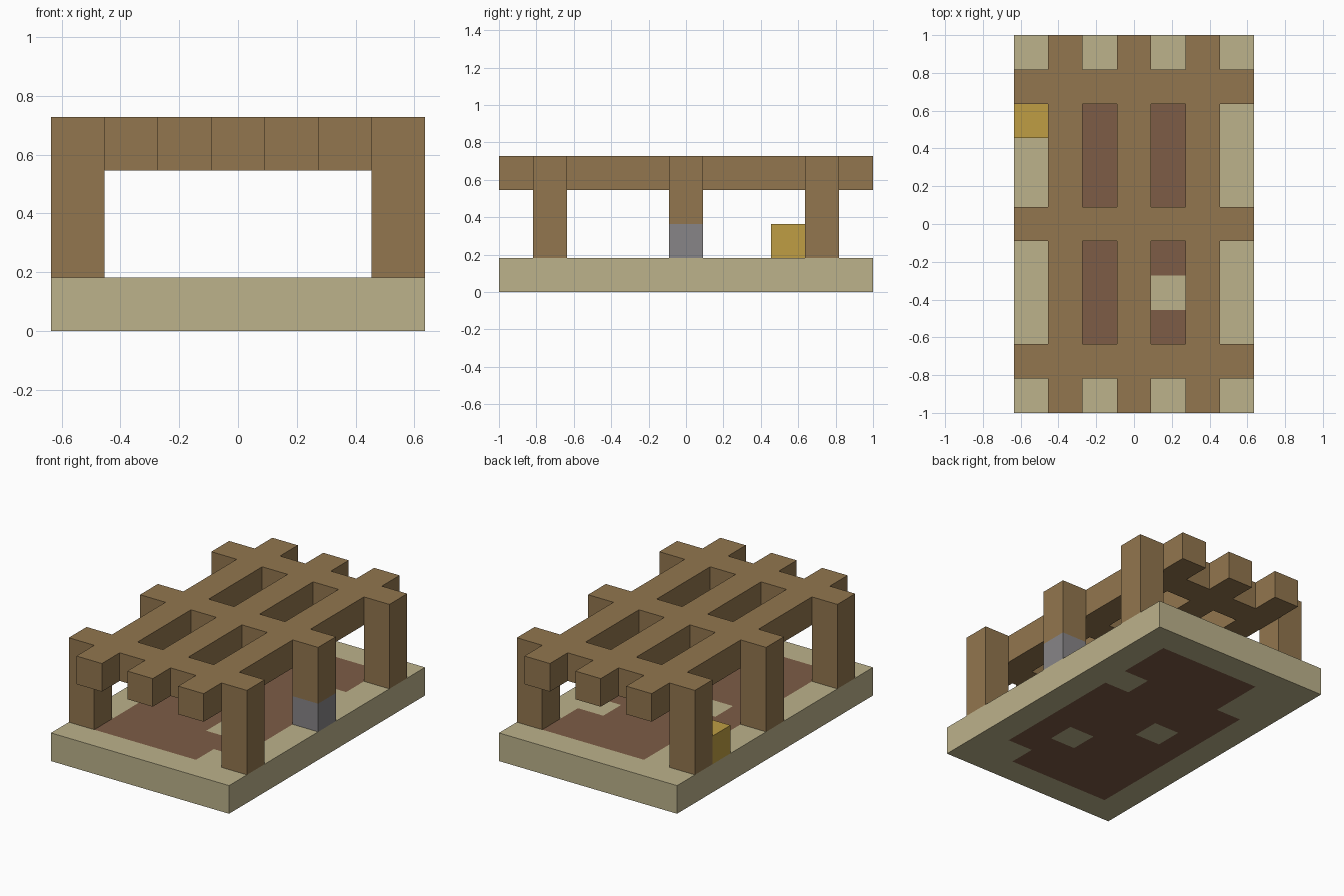
import bpy
import bmesh
from mathutils import Matrix, Vector

if "Cube" in bpy.data.objects:
    bpy.data.objects.remove(bpy.data.objects["Cube"], do_unlink=True)

COLS, ROWS = 7, 11
U = 2 / ROWS  # one block


def material(name, rgb):
    linear = [((c / 255 + 0.055) / 1.055) ** 2.4 for c in rgb] + [1]
    mat = bpy.data.materials.new(name)
    mat.use_nodes = True
    mat.diffuse_color = linear
    bsdf = next(n for n in mat.node_tree.nodes if n.type == 'BSDF_PRINCIPLED')
    bsdf.inputs["Base Color"].default_value = linear
    bsdf.inputs["Roughness"].default_value = 0.9
    return mat


wood = material("brown wood", (146, 118, 78))
sand = material("pale sand", (188, 178, 139))
soil = material("reddish soil", (125, 92, 70))
stone = material("grey stone", (135, 133, 135))
gold = material("dull gold", (191, 158, 68))


def add_object(name, bm, mats):
    mesh = bpy.data.meshes.new(name)
    bm.to_mesh(mesh)
    bm.free()
    for mat in mats:
        mesh.materials.append(mat)
    obj = bpy.data.objects.new(name, mesh)
    bpy.context.collection.objects.link(obj)
    return obj


def slab(name, top, mats, rule):
    """One-block-thick sheet of cells; rule gives a material index or None."""
    bm = bmesh.new()
    for c in range(COLS):
        for r in range(ROWS):
            index = rule(c, r)
            if index is None:
                continue
            corners = [(c, r), (c + 1, r), (c + 1, r + 1), (c, r + 1)]
            face = bm.faces.new([bm.verts.new(((x - COLS / 2) * U, (y - ROWS / 2) * U, top * U))
                                 for x, y in corners])
            face.material_index = index
    bmesh.ops.remove_doubles(bm, verts=bm.verts, dist=0.001)
    obj = add_object(name, bm, mats)
    solid = obj.modifiers.new("thickness", 'SOLIDIFY')
    solid.thickness = U
    solid.offset = -1
    return obj


def block(name, c, r, bottom, height, mat):
    """Upright box standing in one grid cell."""
    bm = bmesh.new()
    centre = Vector((c + 0.5 - COLS / 2, r + 0.5 - ROWS / 2, bottom + height / 2)) * U
    bmesh.ops.create_cube(bm, size=U, matrix=Matrix.Translation(centre)
                          @ Matrix.Diagonal((1, 1, height, 1)))
    return add_object(name, bm, [mat])


# Base: sand with a ragged soil bed, listed from back to front
BED = [".......",
       "..####.",
       "..####.",
       ".####..",
       ".#####.",
       ".#.###.",
       ".#####.",
       ".###.#.",
       ".#####.",
       ".####..",
       "......."]
slab("base", 1, [sand, soil], lambda c, r: int(BED[ROWS - 1 - r][c] == "#"))

# Roof lattice: long beams crossed by short beams
slab("roof_lattice", 4, [wood],
     lambda c, r: 0 if c in (1, 3, 5) or r in (1, 5, 9) else None)

# Posts, the left middle one resting on a stone block
for side, c in (("right", 0), ("left", COLS - 1)):
    for place, r in (("front", 1), ("middle", 5), ("back", 9)):
        on_stone = side == "left" and place == "middle"
        if on_stone:
            block("stone_block", c, r, 1, 1, stone)
        block(f"{place}_{side}_post", c, r, 2 if on_stone else 1, 1 if on_stone else 2, wood)

# Gold block beside the back right post
block("gold_block", 0, 8, 1, 1, gold)
